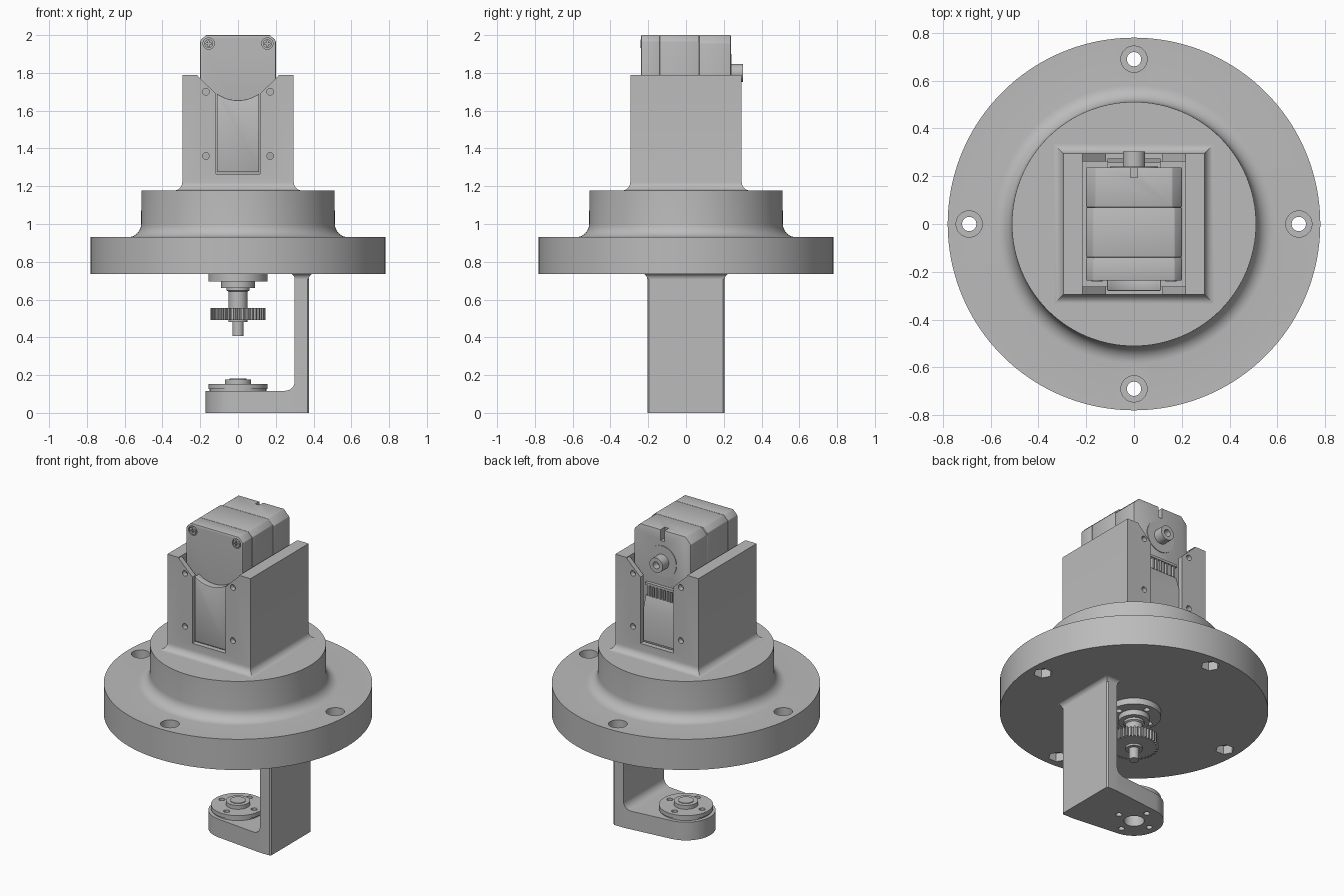
import bpy, bmesh
from math import sin, cos, pi, radians

cube = bpy.data.objects.get("Cube")
if cube:
    bpy.data.objects.remove(cube, do_unlink=True)

grey = bpy.data.materials.new("neutral grey")
grey.use_nodes = True
grey.diffuse_color = (0.5, 0.5, 0.5, 1)
grey.node_tree.nodes["Principled BSDF"].inputs["Base Color"].default_value = (0.5, 0.5, 0.5, 1)


def loft(name, rings):
    """Solid through a list of equal-length vertex rings, capped at both ends."""
    bm = bmesh.new()
    loops = [[bm.verts.new(p) for p in ring] for ring in rings]
    n = len(loops[0])
    for a, b in zip(loops, loops[1:]):
        for i in range(n):
            j = (i + 1) % n
            bm.faces.new((a[i], a[j], b[j], b[i]))
    bm.faces.new(loops[0])
    bm.faces.new(loops[-1])
    bmesh.ops.recalc_face_normals(bm, faces=bm.faces)
    mesh = bpy.data.meshes.new(name)
    bm.to_mesh(mesh)
    bm.free()
    mesh.materials.append(grey)
    ob = bpy.data.objects.new(name, mesh)
    bpy.context.collection.objects.link(ob)
    return ob


def arc(r, start, end, n, cx=0, cy=0):
    """Arc points, angles in degrees, both ends included."""
    steps = [radians(start + (end - start) * i / n) for i in range(n + 1)]
    return [(cx + r * cos(t), cy + r * sin(t)) for t in steps]


def circle(r, cx=0, cy=0, n=32):
    return arc(r, 0, 360, n, cx, cy)[:-1]


def prism(name, pts, axis, lo, hi):
    """Extrude a 2D outline along an axis."""
    place = {"X": lambda u, v, d: (d, u, v),
             "Y": lambda u, v, d: (u, d, v),
             "Z": lambda u, v, d: (u, v, d)}[axis]
    return loft(name, [[place(u, v, d) for u, v in pts] for d in (lo, hi)])


def lathe(name, profile, n=96):
    return loft(name, [[(x, y, z) for x, y in circle(r, n=n)] for r, z in profile])


def rect(hx, hy, z, cx=0):
    return [(cx - hx, -hy, z), (cx + hx, -hy, z), (cx + hx, hy, z), (cx - hx, hy, z)]


def box(name, x, y, z):
    return prism(name, [(x[0], y[0]), (x[1], y[0]), (x[1], y[1]), (x[0], y[1])], "Z", *z)


def apply(ob, kind, **settings):
    mod = ob.modifiers.new(kind, kind)
    for key, value in settings.items():
        setattr(mod, key, value)
    bpy.context.view_layer.objects.active = ob
    bpy.ops.object.modifier_apply(modifier=mod.name)


def cut(ob, *cutters, operation="DIFFERENCE"):
    for c in cutters:
        apply(ob, "BOOLEAN", object=c, operation=operation, solver="EXACT")
        bpy.data.objects.remove(c, do_unlink=True)


def bevel(ob, width):
    apply(ob, "BEVEL", width=width, segments=2, limit_method="ANGLE", angle_limit=radians(40))


def mirror_x(pts):
    """Close a left-hand outline with its mirror image."""
    return pts + [(-x, z) for x, z in reversed(pts)]


# Round mounting flange with filleted hub
fillet = arc(0.07, 270, 180, 8, 0.583, 1.0)
base = lathe("mounting_flange", [(0.78, 0.735), (0.78, 0.932)] + fillet + [(0.511, 1.178)], 128)
for k in range(4):
    x, y = 0.69 * cos(k * pi / 2), 0.69 * sin(k * pi / 2)
    cut(base, prism("bolt_hole", circle(0.03, x, y), "Z", 0.6, 1.1),
        prism("counterbore", circle(0.055, x, y), "Z", 0.87, 1.1),
        prism("nut_pocket", circle(0.055, x, y, 6), "Z", 0.6, 0.79))

# Square motor housing with flared foot, open top and slotted ends
flare = [rect(r, r, z) for r, z in arc(0.045, 270, 180, 6, 0.34, 1.222)]
housing = loft("motor_housing", flare + [rect(0.295, 0.295, 1.79)])
slot = mirror_x([(-0.215, 1.9), (-0.215, 1.785), (-0.117, 1.69), (-0.117, 1.265)])
cut(housing, box("pocket", (-0.215, 0.215), (-0.262, 0.262), (1.23, 1.9)),
    prism("slot", slot, "Y", -0.5, 0.5))
for x in (-0.17, 0.17):
    for z in (1.36, 1.7):
        cut(housing, prism("screw_hole", circle(0.018, x, z, 16), "Y", -0.5, 0.5))


# Motor case in three slices
def case(name, chamfer, y0, y1):
    outline = mirror_x([(-0.2, 1.24), (-0.2, 2 - chamfer), (chamfer - 0.2, 2)])
    ob = prism(name, outline, "Y", y0, y1)
    bevel(ob, 0.004)
    return ob


front_case = case("motor_front_cover", 0.03, -0.237, -0.14)
case("motor_middle_case", 0.03, -0.14, 0.07)
rear_case = case("motor_rear_cover", 0.04, 0.07, 0.237)
cut(rear_case, box("notch", (-0.014, 0.014), (0.195, 0.3), (1.93, 2.1)))

# Cover screws with cross recess
for x in (-0.155, 0.155):
    cut(front_case, prism("screw_recess", circle(0.03, x, 1.955, 24), "Y", -0.3, -0.225))
    screw = prism("cover_screw", circle(0.023, x, 1.955, 24), "Y", -0.24, -0.22)
    cut(screw, box("cross_a", (x - 0.014, x + 0.014), (-0.3, -0.23), (1.951, 1.959)),
        box("cross_b", (x - 0.004, x + 0.004), (-0.3, -0.23), (1.941, 1.969)))

# Front panel with dished top edge
dish = arc(0.195, 305, 235, 16, 0, 1.85)
panel = prism("motor_front_panel", [(-0.112, 1.275), (0.112, 1.275)] + dish, "Y", -0.28, -0.23)
bevel(panel, 0.004)

# Rear connector block, sloped on top, with ribs above it
prism("rear_connector", [(0.22, 1.28), (0.275, 1.28), (0.275, 1.48), (0.25, 1.56), (0.22, 1.56)],
      "X", -0.11, 0.11)
box("connector_shelf", (-0.11, 0.11), (0.22, 0.258), (1.63, 1.645))
for k in range(8):
    x = -0.09 + k * 0.18 / 7
    box("connector_rib", (x - 0.006, x + 0.006), (0.22, 0.255), (1.56, 1.635))

# Rear output shaft
prism("rear_boss", circle(0.1, 0, 1.8, 48), "Y", 0.23, 0.241)
shaft = prism("rear_shaft", circle(0.047, 0, 1.8), "Y", 0.23, 0.303)
cut(shaft, prism("shaft_bore", circle(0.022, 0, 1.8), "Y", 0.26, 0.4))


# Bearing plates with four screw holes
def plate_holes(ob, z0, z1, radius=0.018):
    for k in range(4):
        x, y = 0.115 * cos(k * pi / 2), 0.115 * sin(k * pi / 2)
        cut(ob, prism("plate_hole", circle(radius, x, y, 20), "Z", z0, z1))


upper = lathe("upper_bearing", [(0.09, 0.662), (0.09, 0.696), (0.157, 0.696), (0.157, 0.74)], 64)
plate_holes(upper, 0.6, 0.725)
lower = lathe("lower_bearing", [(0.15, 0.112), (0.15, 0.126), (0.157, 0.126), (0.157, 0.152),
                                (0.07, 0.152), (0.07, 0.177)], 64)
plate_holes(lower, 0.05, 0.3)
cut(lower, prism("socket", circle(0.035, n=6), "Z", 0.05, 0.3))
lathe("bearing_ring", [(0.045, 0.12), (0.045, 0.181)], 32)

# Drive shaft and gear
lathe("drive_shaft", [(0.03, 0.408), (0.03, 0.48), (0.05, 0.48), (0.05, 0.642),
                      (0.06, 0.648), (0.06, 0.67)], 40)
teeth = 40
outline = []
for k in range(teeth):
    for step, r in ((0, 0.13), (0.4, 0.13), (0.5, 0.145), (0.9, 0.145)):
        t = 2 * pi * (k + step) / teeth
        outline.append((r * cos(t), r * sin(t)))
prism("drive_gear", outline, "Z", 0.493, 0.556)

# Hanging arm with rounded foot: side profile trimmed by the plan outline
side = [(-0.3, 0), (0.375, 0), (0.375, 0.74), (0.3, 0.74)] + arc(0.05, 0, -90, 8, 0.25, 0.167) + [(-0.3, 0.117)]
arm = prism("hanging_arm", side, "Y", -0.3, 0.3)
plan = arc(0.172, 96, 264, 40) + [(0.3, -0.205), (0.367, -0.205), (0.375, -0.197),
                                  (0.375, 0.197), (0.367, 0.205), (0.3, 0.205)]
cut(arm, prism("plan", plan, "Z", -0.1, 0.8), operation="INTERSECT")
cut(arm, prism("foot_bore", circle(0.06), "Z", -0.1, 0.3))
plate_holes(arm, -0.1, 0.3)
loft("arm_flare", [rect(0.0375 + r, 0.205 + r, z, 0.3375)
                   for r, z in arc(0.03, 180, 90, 6, 0.03, 0.708)])

# Smooth round surfaces, keep hard edges
bpy.ops.object.select_all(action="DESELECT")
for ob in bpy.context.collection.objects:
    if ob.type == "MESH" and ob.data.materials and ob.data.materials[0] == grey:
        ob.select_set(True)
        bpy.context.view_layer.objects.active = ob
bpy.ops.object.shade_smooth_by_angle(angle=radians(30))
